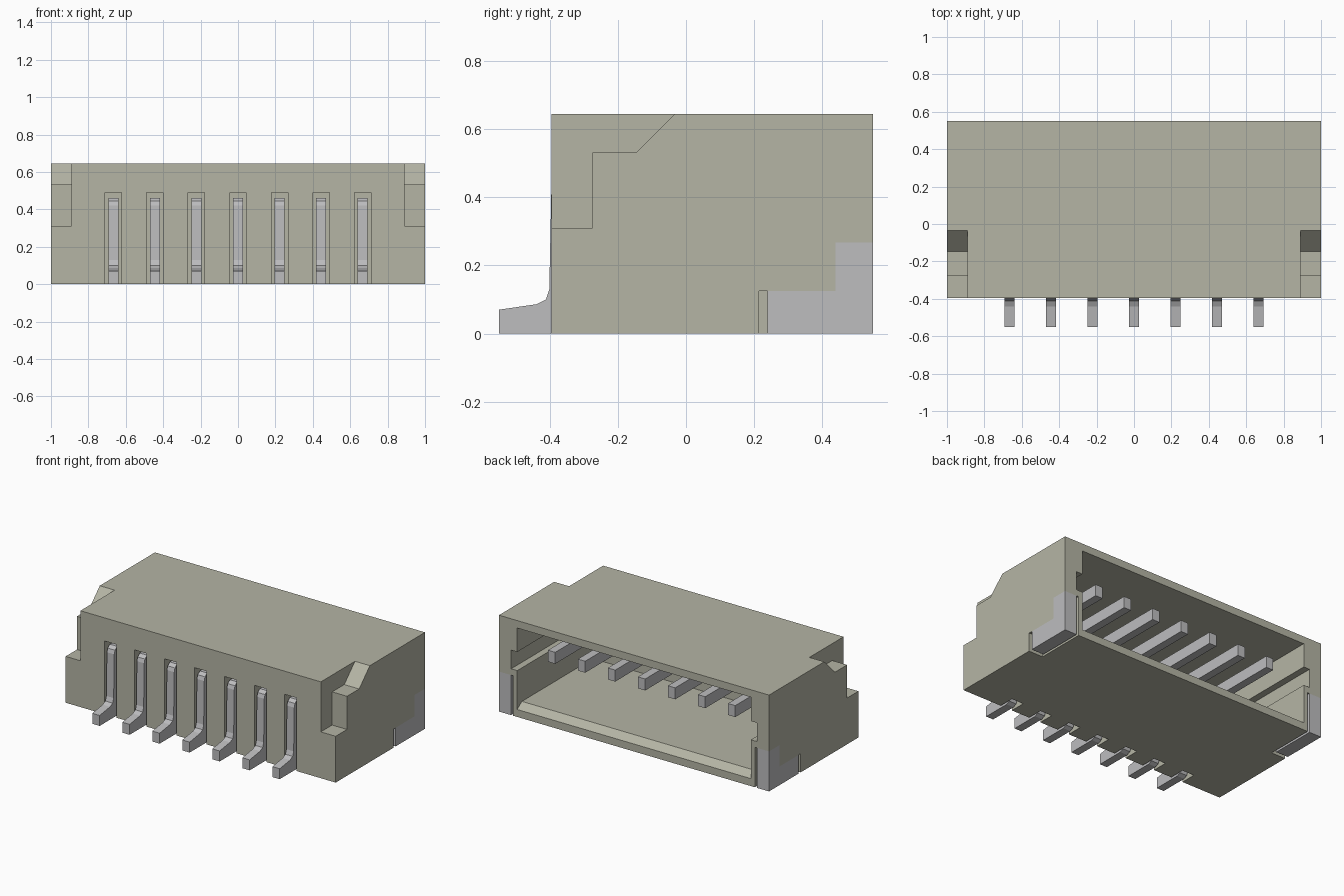
import bpy, bmesh

cube = bpy.data.objects.get("Cube")
if cube:
    bpy.data.objects.remove(cube, do_unlink=True)


def material(name, rgb):
    m = bpy.data.materials.new(name)
    m.use_nodes = True
    m.diffuse_color = (*rgb, 1)
    m.node_tree.nodes["Principled BSDF"].inputs["Base Color"].default_value = (*rgb, 1)
    return m


PLASTIC = material("beige_plastic", (0.46, 0.46, 0.375))
METAL = material("grey_metal", (0.51, 0.51, 0.52))


def prism(name, profile, x0, x1, mat):
    """Extrude a (y, z) profile along x from x0 to x1."""
    bm = bmesh.new()
    face = bm.faces.new([bm.verts.new((x0, y, z)) for y, z in profile])
    ext = bmesh.ops.extrude_face_region(bm, geom=[face])
    moved = [v for v in ext["geom"] if isinstance(v, bmesh.types.BMVert)]
    bmesh.ops.translate(bm, verts=moved, vec=(x1 - x0, 0, 0))
    bmesh.ops.recalc_face_normals(bm, faces=bm.faces)
    mesh = bpy.data.meshes.new(name)
    bm.to_mesh(mesh)
    bm.free()
    mesh.materials.append(mat)
    ob = bpy.data.objects.new(name, mesh)
    bpy.context.collection.objects.link(ob)
    return ob


def rect(y0, y1, z0, z1):
    return [(y0, z0), (y1, z0), (y1, z1), (y0, z1)]


def cut(target, profile, x0, x1):
    """Subtract an extruded profile and bake the result into the mesh."""
    cutter = prism("cutter", profile, x0, x1, PLASTIC)
    cutter.hide_render = True
    mod = target.modifiers.new("cut", "BOOLEAN")
    mod.operation, mod.solver, mod.object = "DIFFERENCE", "EXACT", cutter
    bpy.context.view_layer.update()
    graph = bpy.context.evaluated_depsgraph_get()
    mesh = bpy.data.meshes.new_from_object(target.evaluated_get(graph))
    target.modifiers.clear()
    target.data = mesh
    bpy.data.objects.remove(cutter, do_unlink=True)


FRONT, BACK, TOP = -0.395, 0.55, 0.645
PIN_X = [(i - 3) * 0.2222 for i in range(7)]

# Housing block
housing = prism("housing", rect(FRONT, BACK, 0, TOP), -1, 1, PLASTIC)

# Plug cavity, open at the back, with a chamfered lower lip
cut(housing, [(-0.25, 0.085), (0.50, 0.085), (BACK, 0.05), (0.6, 0.05),
              (0.6, 0.595), (-0.25, 0.595)], -0.865, 0.865)
# Guide grooves in both side walls of the cavity
cut(housing, rect(-0.25, 0.6, 0.31, 0.435), -0.91, 0.91)

# Stepped front shoulders and recesses for the solder tabs
shoulder = [(-0.5, 0.31), (-0.275, 0.31), (-0.275, 0.532), (-0.147, 0.532),
            (-0.034, TOP), (-0.034, 0.8), (-0.5, 0.8)]
recess = [(0.215, -0.1), (0.6, -0.1), (0.6, 0.268), (0.44, 0.268),
          (0.44, 0.125), (0.215, 0.125)]
for side in (-1, 1):
    cut(housing, shoulder, side * 0.89, side * 1.1)
    cut(housing, recess, side * 0.895, side * 1.1)

# Slots for the pins in the front wall
for x in PIN_X:
    cut(housing, rect(-0.5, -0.29, -0.1, 0.49), x - 0.044, x + 0.044)

# Bent contact pins: foot, upright and blade inside the cavity
pin = [(-0.55, 0), (-0.55, 0.07), (-0.44, 0.086), (-0.412, 0.1), (-0.402, 0.13),
       (-0.396, 0.42), (-0.388, 0.445), (-0.365, 0.462), (0.47, 0.462),
       (0.47, 0.385), (-0.32, 0.385), (-0.32, 0.05), (-0.335, 0.012), (-0.36, 0)]
for i, x in enumerate(PIN_X):
    prism(f"contact_pin_{i + 1}", pin, x - 0.027, x + 0.027, METAL)

# L-shaped solder tabs at the back corners
tab = [(0.24, 0), (BACK, 0), (BACK, 0.268), (0.44, 0.268), (0.44, 0.125), (0.24, 0.125)]
for side, label in ((-1, "right"), (1, "left")):
    prism(f"solder_tab_{label}", tab, side * 0.91, side * 1.0, METAL)
